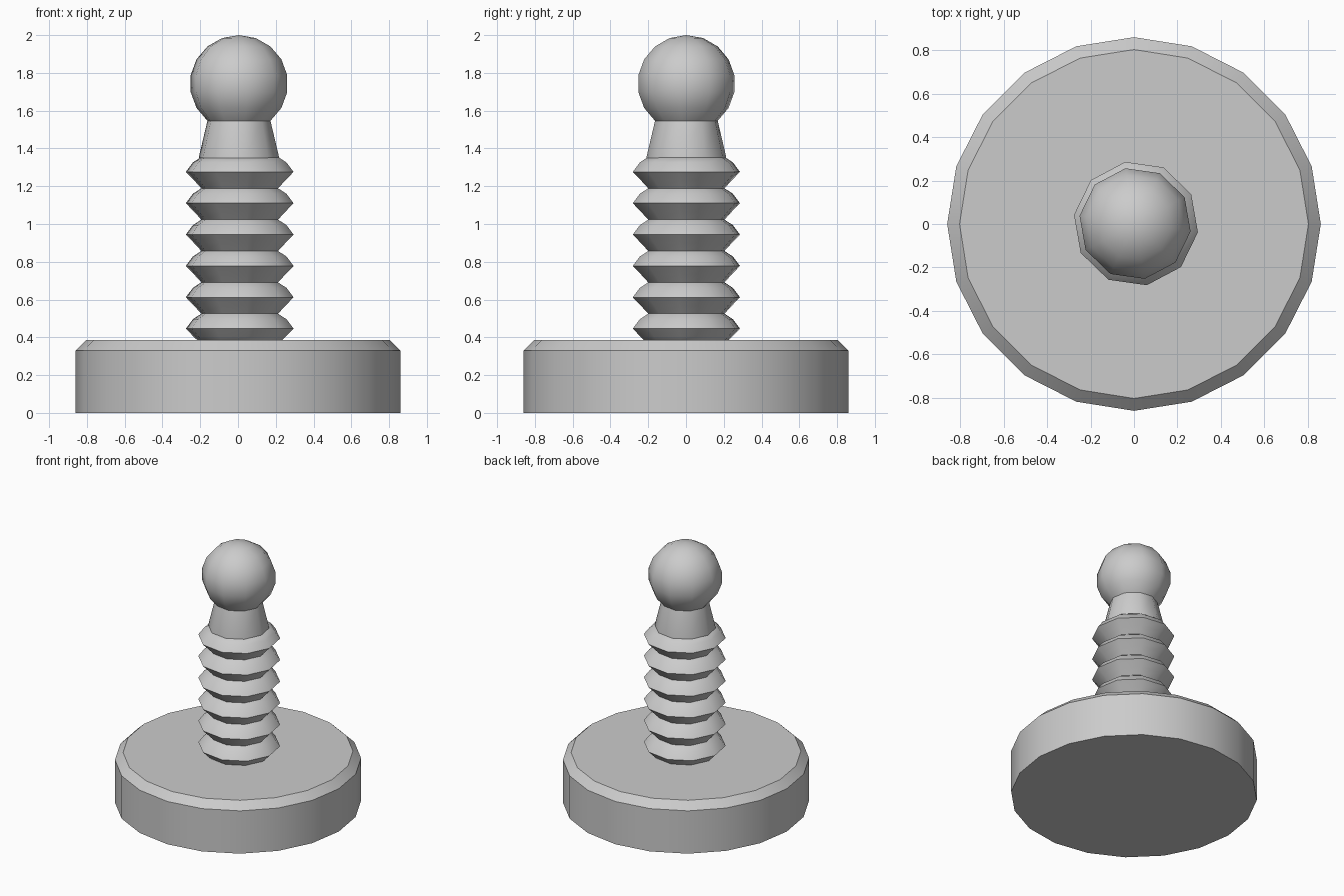
import bpy, bmesh
from math import sin, cos, pi, radians

if "Cube" in bpy.data.objects:
    bpy.data.objects.remove(bpy.data.objects["Cube"])


def lathe(name, profile, sides, turn=0.0, centre=(0, 0), smooth=40):
    """Revolve (radius, z) points, bottom to top; close both ends."""
    bm = bmesh.new()
    rings = []
    for r, z in profile:
        if r < 1e-4:
            rings.append([bm.verts.new((centre[0], centre[1], z))])
        else:
            rings.append([bm.verts.new((centre[0] + r * cos(turn + 2 * pi * i / sides),
                                        centre[1] + r * sin(turn + 2 * pi * i / sides), z))
                          for i in range(sides)])
    for a, b in zip(rings, rings[1:]):
        for i in range(sides):
            j = (i + 1) % sides
            if len(b) == 1:
                bm.faces.new((a[i], a[j], b[0]))
            else:
                bm.faces.new((a[i], a[j], b[j], b[i]))
    bm.faces.new(rings[0][::-1])
    if len(rings[-1]) > 1:
        bm.faces.new(rings[-1])
    bmesh.ops.recalc_face_normals(bm, faces=bm.faces[:])
    mesh = bpy.data.meshes.new(name)
    bm.to_mesh(mesh)
    bm.free()
    obj = bpy.data.objects.new(name, mesh)
    bpy.context.collection.objects.link(obj)
    bpy.ops.object.select_all(action='DESELECT')
    obj.select_set(True)
    bpy.context.view_layer.objects.active = obj
    bpy.ops.object.shade_smooth_by_angle(angle=radians(smooth))
    return obj


# Chamfered 20-sided base
lathe("base", [(0.86, 0), (0.86, 0.33), (0.803, 0.385)], 20)

# Ribbed boot: six stacked ridges
pitch = 0.166
boot = [(0.20, 0.359)]
for k in range(6):
    z = 0.359 + k * pitch
    boot += [(0.245, z + 0.043), (0.288, z + 0.087),
             (0.25, z + 0.137), (0.205, z + pitch)]

# Neck and ball continue the same ten-sided lathe
ball_z, ball_r = 1.743, 0.257
ball = [(ball_r * cos(radians(a)) * 1.02, ball_z + ball_r * sin(radians(a)))
        for a in range(-50, 90, 20)] + [(0, 2.0)]

turn = radians(28)
lathe("ribbed_boot", boot, 10, turn, (0.009, 0.002), 60)
lathe("neck_and_ball", [(0.214, 1.35), (0.214, 1.356)] + ball, 10, turn, (0.005, 0.002), 40)
